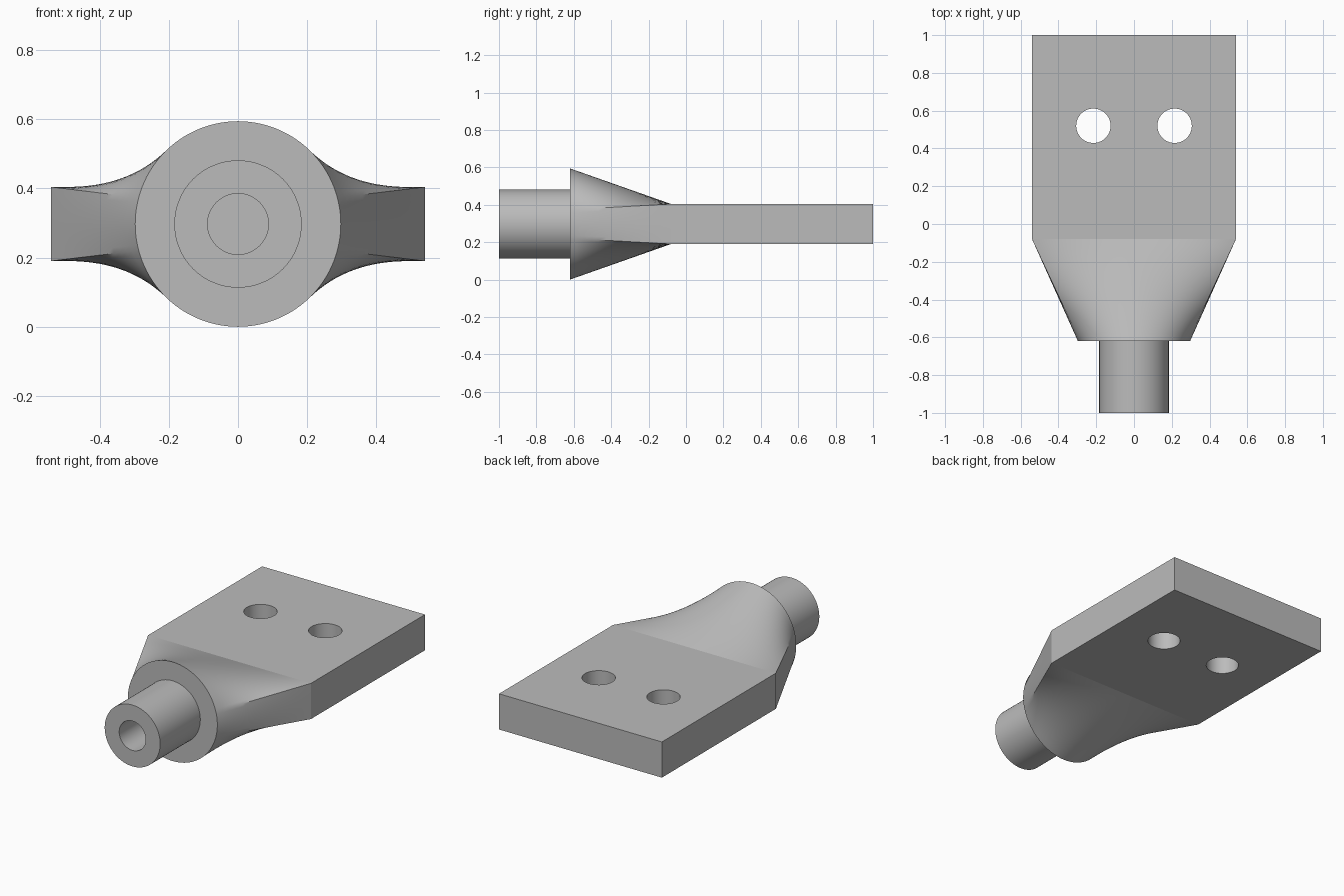
import bpy, bmesh, math
from mathutils import Vector

if "Cube" in bpy.data.objects:
    bpy.data.objects.remove(bpy.data.objects["Cube"])

ZC = 0.297                      # height of the shared axis
HALF_W, HALF_T = 0.54, 0.107    # plate half width and half thickness
COLLAR_R, STEM_R, BORE_R = 0.297, 0.184, 0.088
Y_FRONT, Y_COLLAR, Y_PLATE, Y_BACK = -1.0, -0.62, -0.08, 1.0

metal = bpy.data.materials.new("grey metal")
metal.use_nodes = True
grey = (0.5, 0.5, 0.5, 1)
metal.diffuse_color = grey
metal.node_tree.nodes["Principled BSDF"].inputs["Base Color"].default_value = grey


def make_object(name, bm):
    bmesh.ops.recalc_face_normals(bm, faces=bm.faces)
    mesh = bpy.data.meshes.new(name)
    bm.to_mesh(mesh)
    bm.free()
    mesh.materials.append(metal)
    obj = bpy.data.objects.new(name, mesh)
    bpy.context.collection.objects.link(obj)
    return obj


def smooth(obj):
    bpy.ops.object.select_all(action='DESELECT')
    obj.select_set(True)
    bpy.context.view_layer.objects.active = obj
    bpy.ops.object.shade_smooth_by_angle(angle=math.radians(30))


def skin(bm, rings):
    loops = [[bm.verts.new(p) for p in ring] for ring in rings]
    for a, b in zip(loops, loops[1:]):
        for i in range(len(a)):
            j = (i + 1) % len(a)
            bm.faces.new((a[i], a[j], b[j], b[i]))
    return loops


def circle(radius, y, angles):
    return [Vector((radius * math.cos(a), y, ZC + radius * math.sin(a))) for a in angles]


# Neck: ruled transition from the round collar to the plate's rectangle,
# matched by distance around each outline
side_steps, top_steps = 5, 24
quarter = HALF_T + HALF_W
dist = [HALF_T * i / side_steps for i in range(side_steps)]
dist += [HALF_T + HALF_W * i / top_steps for i in range(top_steps)]
first = [(d / quarter * math.pi / 2, HALF_W - max(0, d - HALF_T), min(d, HALF_T)) for d in dist]
first.append((math.pi / 2, 0, HALF_T))
half = first + [(math.pi - a, -x, z) for a, x, z in reversed(first[1:-1])]
outline = half + [(math.pi, -HALF_W, 0)]
outline += [(2 * math.pi - a, x, -z) for a, x, z in reversed(half[1:])]

start = circle(COLLAR_R, Y_COLLAR, [a for a, x, z in outline])
end = [Vector((x, Y_PLATE, ZC + z)) for a, x, z in outline]
steps = 14
bm = bmesh.new()
loops = skin(bm, [[p.lerp(q, k / steps) for p, q in zip(start, end)] for k in range(steps + 1)])
bm.faces.new(loops[0])
bm.faces.new(loops[-1])
smooth(make_object("transition_neck", bm))

# Stem: round tube with a bore ending at the collar face
angles = [2 * math.pi * i / 96 for i in range(96)]
bm = bmesh.new()
loops = skin(bm, [circle(r, y, angles) for r, y in (
    (BORE_R, Y_COLLAR - 0.002), (BORE_R, Y_FRONT), (STEM_R, Y_FRONT), (STEM_R, Y_COLLAR))])
bm.faces.new(loops[0])
bm.faces.new(loops[-1])
smooth(make_object("hollow_stem", bm))

# Plate: flat bar with two bolt holes
bm = bmesh.new()
bmesh.ops.create_cube(bm, size=1)
for v in bm.verts:
    v.co = Vector((v.co.x * 2 * HALF_W,
                   (Y_PLATE + Y_BACK) / 2 + v.co.y * (Y_BACK - Y_PLATE),
                   ZC + v.co.z * 2 * HALF_T))
plate = make_object("mounting_plate", bm)

for side, x in (("left", 0.215), ("right", -0.215)):
    bm = bmesh.new()
    bmesh.ops.create_cone(bm, cap_ends=True, segments=64, radius1=0.091, radius2=0.091, depth=0.6)
    bmesh.ops.translate(bm, verts=bm.verts, vec=(x, 0.52, ZC))
    cutter = make_object(side + "_hole_cutter", bm)
    cutter.hide_render = True
    cutter.hide_set(True)
    cut = plate.modifiers.new(side + " hole", 'BOOLEAN')
    cut.operation = 'DIFFERENCE'
    cut.solver = 'EXACT'
    cut.object = cutter

# Bake the holes so the walls can be smoothed, then drop the cutters
bpy.context.view_layer.update()
baked = bpy.data.meshes.new_from_object(plate.evaluated_get(bpy.context.evaluated_depsgraph_get()))
plate.modifiers.clear()
plate.data = baked
for side in ("left", "right"):
    bpy.data.objects.remove(bpy.data.objects[side + "_hole_cutter"])
smooth(plate)
